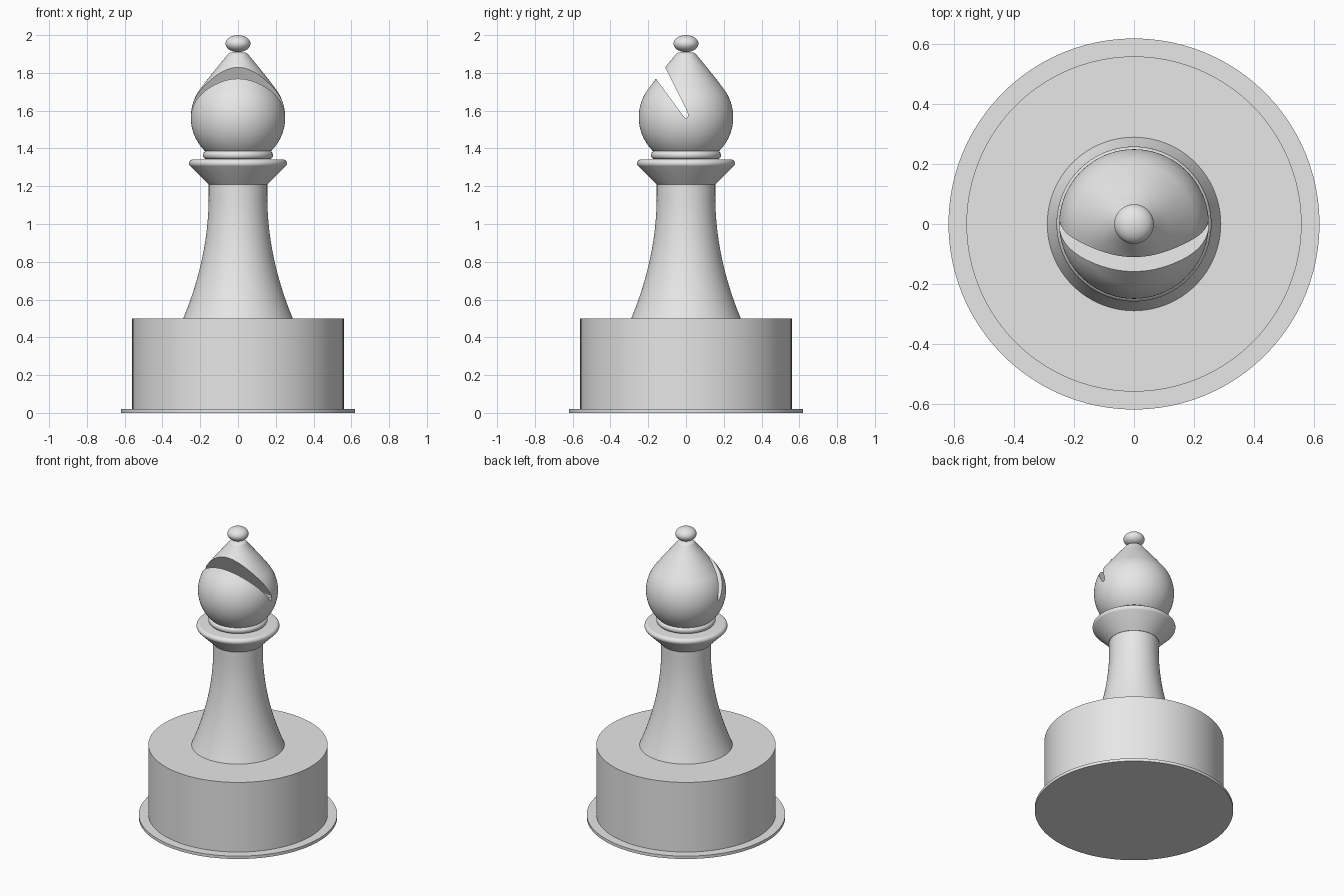
import bpy, bmesh, math

if "Cube" in bpy.data.objects:
    bpy.data.objects.remove(bpy.data.objects["Cube"])

SEGMENTS = 96
grey = bpy.data.materials.new("plain grey")
grey.diffuse_color = (0.8, 0.8, 0.8, 1)
grey.use_nodes = True
grey.node_tree.nodes["Principled BSDF"].inputs["Base Color"].default_value = grey.diffuse_color


def add_object(name, bm):
    bmesh.ops.recalc_face_normals(bm, faces=bm.faces)
    mesh = bpy.data.meshes.new(name)
    bm.to_mesh(mesh)
    bm.free()
    mesh.materials.append(grey)
    obj = bpy.data.objects.new(name, mesh)
    bpy.context.collection.objects.link(obj)
    return obj


def smooth(obj):
    bpy.ops.object.select_all(action='DESELECT')
    obj.select_set(True)
    bpy.context.view_layer.objects.active = obj
    bpy.ops.object.shade_smooth_by_angle(angle=math.radians(30))


def lathe(name, profile):
    """Spin (radius, z) points round the z axis; both ends are closed."""
    bm = bmesh.new()
    rings = []
    for r, z in profile:
        if r < 1e-5:
            rings.append([bm.verts.new((0, 0, z))])
        else:
            rings.append([bm.verts.new((r * math.cos(a), r * math.sin(a), z))
                          for a in (math.tau * i / SEGMENTS for i in range(SEGMENTS))])
    for lo, hi in zip(rings, rings[1:]):
        for i in range(SEGMENTS):
            j = (i + 1) % SEGMENTS
            if len(lo) == 1:
                bm.faces.new((lo[0], hi[j], hi[i]))
            elif len(hi) == 1:
                bm.faces.new((lo[i], lo[j], hi[0]))
            else:
                bm.faces.new((lo[i], lo[j], hi[j], hi[i]))
    for ring in (rings[0], rings[-1]):
        if len(ring) > 1:
            bm.faces.new(ring)
    obj = add_object(name, bm)
    smooth(obj)
    return obj


def arc(cr, cz, rr, rz, start, end, steps):
    """Points on an ellipse in the (radius, z) plane, angles in degrees."""
    return [(cr + rr * math.cos(t), cz + rz * math.sin(t))
            for t in (math.radians(start + (end - start) * i / steps)
                      for i in range(steps + 1))]


# Base: thin plate and tall drum
lathe("base_plate", [(0.62, 0), (0.62, 0.02)])
lathe("base_drum", [(0.56, 0.02), (0.56, 0.5)])

# Flared stem
stem = []
for i in range(25):
    z = 0.5 + 0.71 * i / 24
    stem.append((0.155 + 0.135 * (max(0, 1.15 - z) / 0.65) ** 2, z))
lathe("stem", stem)

# Collar with rounded rim, and the small ring above it
lathe("collar", [(0.157, 1.21)] + arc(0.238, 1.321, 0.021, 0.021, -45, 90, 10))
lathe("neck_ring", arc(0.165, 1.365, 0.02, 0.022, -90, 90, 12))

# Head: ball that runs into a cone with a rounded tip
head = lathe("head", arc(0, 1.565, 0.25, 0.25, -46, 37, 32)
             + [(0.158, 1.77), (0.11, 1.83), (0.058, 1.893)]
             + arc(0.03, 1.875, 0.034, 0.034, 40, 90, 5))

# Slanted wedge slot cut across the head
slot = [(-0.010, 1.566), (-0.004, 1.561), (0.004, 1.562), (0.010, 1.570),
        (0.009, 1.590), (-0.171, 1.950), (-0.302, 1.965)]
bm = bmesh.new()
face = bm.faces.new([bm.verts.new((-0.4, y, z)) for y, z in slot])
moved = bmesh.ops.extrude_face_region(bm, geom=[face])
bmesh.ops.translate(bm, vec=(0.8, 0, 0),
                    verts=[v for v in moved["geom"] if isinstance(v, bmesh.types.BMVert)])
cutter = add_object("slot_cutter", bm)
cutter.hide_render = True
cut = head.modifiers.new("slot", 'BOOLEAN')
cut.operation = 'DIFFERENCE'
cut.solver = 'EXACT'
cut.object = cutter
bpy.context.view_layer.objects.active = head
bpy.ops.object.modifier_apply(modifier=cut.name)
bpy.data.objects.remove(cutter)
smooth(head)

# Finial
tip = arc(0, 1.955, 0.066, 0.045, -90, 90, 24)
tip[0], tip[-1] = (0, 1.91), (0, 2.0)
lathe("finial", tip)
